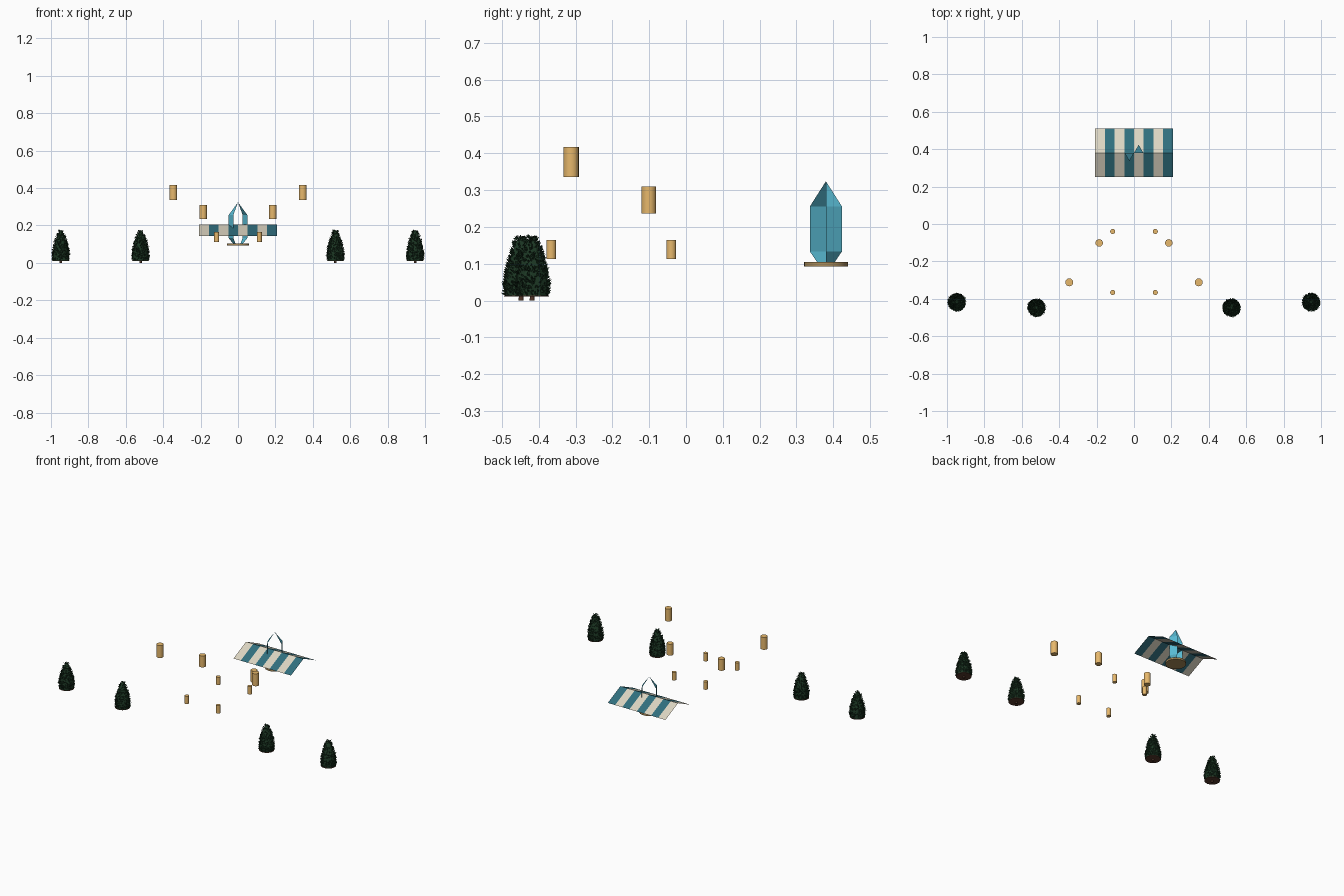
import bpy, bmesh, math, random
from mathutils import Vector

if "Cube" in bpy.data.objects:
    bpy.data.objects.remove(bpy.data.objects["Cube"])

random.seed(4)


def material(name, r, g, b):
    m = bpy.data.materials.new(name)
    m.diffuse_color = (r, g, b, 1)
    m.use_nodes = True
    m.node_tree.nodes["Principled BSDF"].inputs["Base Color"].default_value = m.diffuse_color
    return m


CREAM = material("cream_cloth", 0.72, 0.67, 0.54)
TEAL = material("teal_cloth", 0.03, 0.16, 0.21)
CYAN = material("crystal_blue", 0.10, 0.50, 0.66)
BRASS = material("brass", 0.40, 0.26, 0.10)
AMBER = material("amber_paper", 0.80, 0.48, 0.15)
GREEN = material("needles", 0.012, 0.04, 0.018)
BARK = material("bark", 0.09, 0.04, 0.025)


def finish(name, bm, mats, loc=(0, 0, 0), smooth=False):
    me = bpy.data.meshes.new(name)
    bm.to_mesh(me)
    bm.free()
    for m in mats:
        me.materials.append(m)
    ob = bpy.data.objects.new(name, me)
    ob.location = loc
    bpy.context.collection.objects.link(ob)
    if smooth:
        bpy.ops.object.select_all(action='DESELECT')
        ob.select_set(True)
        bpy.context.view_layer.objects.active = ob
        bpy.ops.object.shade_smooth_by_angle(angle=math.radians(40))
    return ob


def lathe(bm, profile, sides):
    """Spin (radius, z) points into a capped solid."""
    rings = [[bm.verts.new((r * math.cos(2 * math.pi * i / sides),
                            r * math.sin(2 * math.pi * i / sides), z))
              for i in range(sides)] for r, z in profile]
    for a, b in zip(rings, rings[1:]):
        for i in range(sides):
            j = (i + 1) % sides
            bm.faces.new((a[i], a[j], b[j], b[i]))
    bm.faces.new(rings[0][::-1])
    bm.faces.new(rings[-1])


def turned(name, profile, sides, mat, loc):
    bm = bmesh.new()
    lathe(bm, profile, sides)
    return finish(name, bm, [mat], loc, True)


# Striped gable canopy: thin cloth, eight stripes, ridge along x
bm = bmesh.new()
N, HALF = 8, 0.208
rows = [[bm.verts.new((-HALF + 2 * HALF * i / N, y, z)) for i in range(N + 1)]
        for y, z in ((0.25, 0.145), (0.38, 0.205), (0.51, 0.145))]
for a, b in zip(rows, rows[1:]):
    for i in range(N):
        bm.faces.new((a[i], a[i + 1], b[i + 1], b[i])).material_index = i % 2
finish("striped_canopy", bm, [CREAM, TEAL])

# Crystal: two opposite facet columns of a hexagonal prism, ending in a point
bm = bmesh.new()
for k in (0, 3):
    angles = [math.radians(60 * k), math.radians(60 * k + 60)]
    prev = None
    for r, z in ((0.028, 0.105), (0.05, 0.133), (0.05, 0.256)):
        row = [bm.verts.new((r * math.cos(t), r * math.sin(t), z)) for t in angles]
        if prev:
            bm.faces.new((prev[0], prev[1], row[1], row[0]))
        prev = row
    bm.faces.new((prev[0], prev[1], bm.verts.new((0, 0, 0.324))))
finish("crystal", bm, [CYAN], (0, 0.38, 0))

# Round base under the crystal
turned("crystal_base", [(0.06, 0.093), (0.06, 0.105)], 24, BRASS, (0, 0.38, 0))

# Floating lanterns in mirrored pairs: x, y, bottom, top, radius
for x, y, z0, z1, r in ((0.346, -0.312, 0.336, 0.417, 0.021),
                        (0.186, -0.101, 0.236, 0.310, 0.020),
                        (0.114, -0.040, 0.113, 0.164, 0.0135),
                        (0.114, -0.366, 0.113, 0.164, 0.0135)):
    for side in (-1, 1):
        turned("lantern", [(r, z0), (r, z1)], 16, AMBER, (side * x, y, 0))

# Conifer outline, narrowing towards the top
OUTLINE = [(0.043, 0.014), (0.044, 0.045), (0.039, 0.08),
           (0.028, 0.12), (0.018, 0.15), (0.006, 0.174)]


def radius_at(z):
    for (r0, z0), (r1, z1) in zip(OUTLINE, OUTLINE[1:]):
        if z <= z1:
            return r0 + (r1 - r0) * (z - z0) / (z1 - z0)
    return OUTLINE[-1][0]


def foliage():
    bm = bmesh.new()
    lathe(bm, OUTLINE, 12)
    count = 0
    while count < 750:
        z = random.uniform(0.016, 0.174)
        r = radius_at(z)
        if random.random() > (r + 0.006) / 0.05:
            continue
        count += 1
        t = random.uniform(0, 2 * math.pi)
        out = Vector((math.cos(t), math.sin(t), 0))
        tan = Vector((-out.y, out.x, 0))
        d = (out * random.uniform(0.4, 0.9) + tan * random.uniform(-0.5, 0.5)
             + Vector((0, 0, random.uniform(0.3, 1.0)))).normalized()
        w = d.cross(out + tan * random.uniform(-1, 1)).normalized() * 0.0028
        p = out * r * 0.95 + Vector((0, 0, z - 0.003))
        size = random.uniform(0.010, 0.015)
        m = p + d * size * 0.45
        bm.faces.new([bm.verts.new(v) for v in (p, m + w, p + d * size, m - w)])
    return bm


# Four potted conifers: needles, soil disc, short trunk
for x, y in ((0.947, -0.418), (0.521, -0.448)):
    for side in (-1, 1):
        loc = (side * x, y, 0)
        finish("tree_foliage", foliage(), [GREEN], loc)
        turned("tree_base", [(0.046, 0.011), (0.046, 0.014)], 20, BARK, loc)
        turned("tree_trunk", [(0.007, 0.0), (0.006, 0.02)], 10, BARK, loc)
